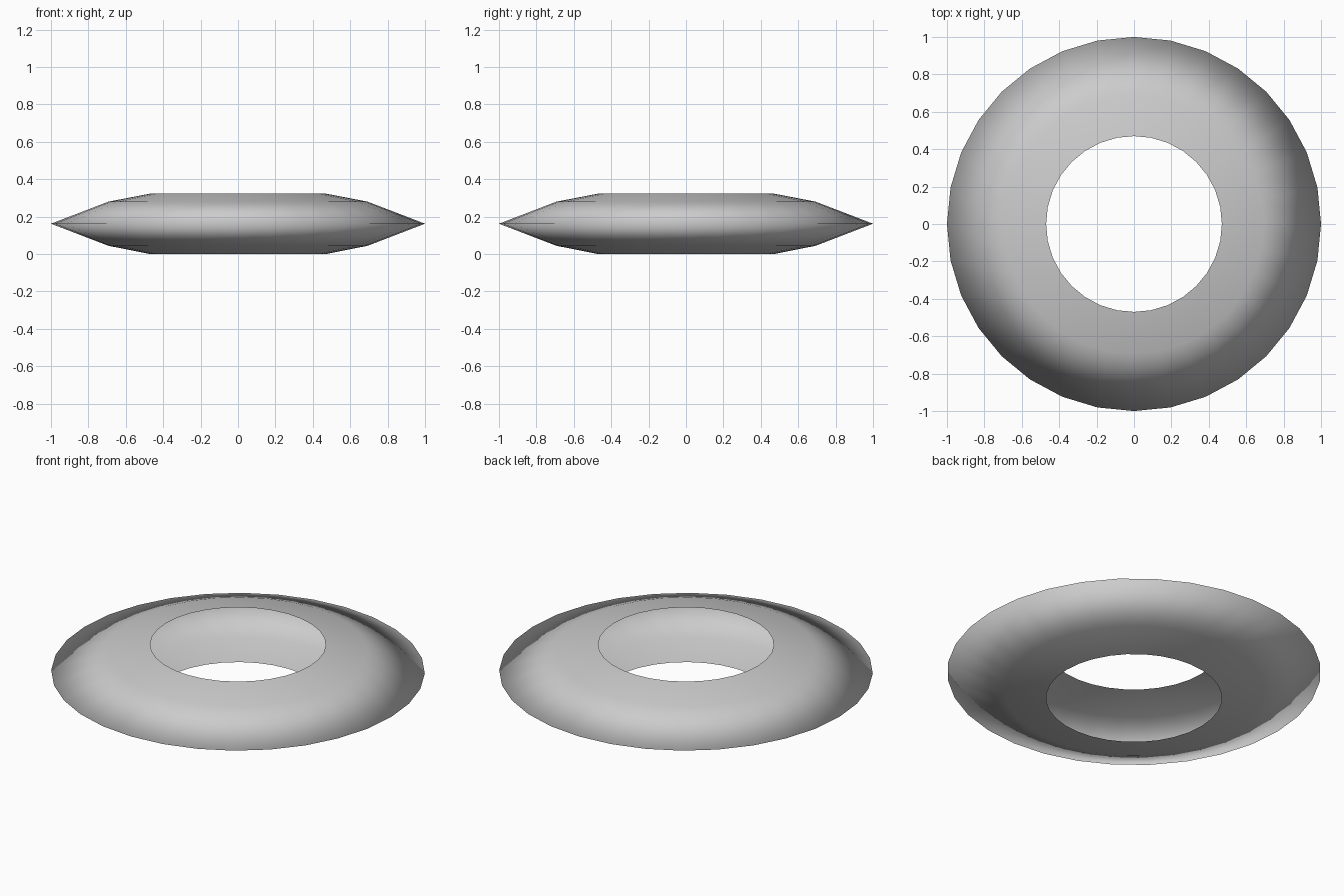
import bpy, bmesh, math

if "Cube" in bpy.data.objects:
    bpy.data.objects.remove(bpy.data.objects["Cube"])

SIDES = 32
# Half-section (radius, height): open at the hole, sharp at the outer rim
PROFILE = [(0.47, 0.0), (0.693, 0.044), (1.0, 0.162), (0.693, 0.28), (0.47, 0.323)]

# Hollow ring shell: spin the section around z
bm = bmesh.new()
verts = [bm.verts.new((r, 0, z)) for r, z in PROFILE]
edges = [bm.edges.new(pair) for pair in zip(verts, verts[1:])]
bmesh.ops.spin(bm, geom=verts + edges, cent=(0, 0, 0), axis=(0, 0, 1),
               angle=math.tau, steps=SIDES, use_duplicate=False)
bmesh.ops.remove_doubles(bm, verts=bm.verts, dist=1e-4)

# Face outward and shade smooth
bmesh.ops.recalc_face_normals(bm, faces=bm.faces)
bm.normal_update()
top = max(bm.faces, key=lambda f: f.calc_center_median().z)
if top.normal.z < 0:
    bmesh.ops.reverse_faces(bm, faces=bm.faces)
for f in bm.faces:
    f.smooth = True

mesh = bpy.data.meshes.new("ring_shell")
bm.to_mesh(mesh)
bm.free()
ring = bpy.data.objects.new("ring_shell", mesh)
bpy.context.collection.objects.link(ring)
